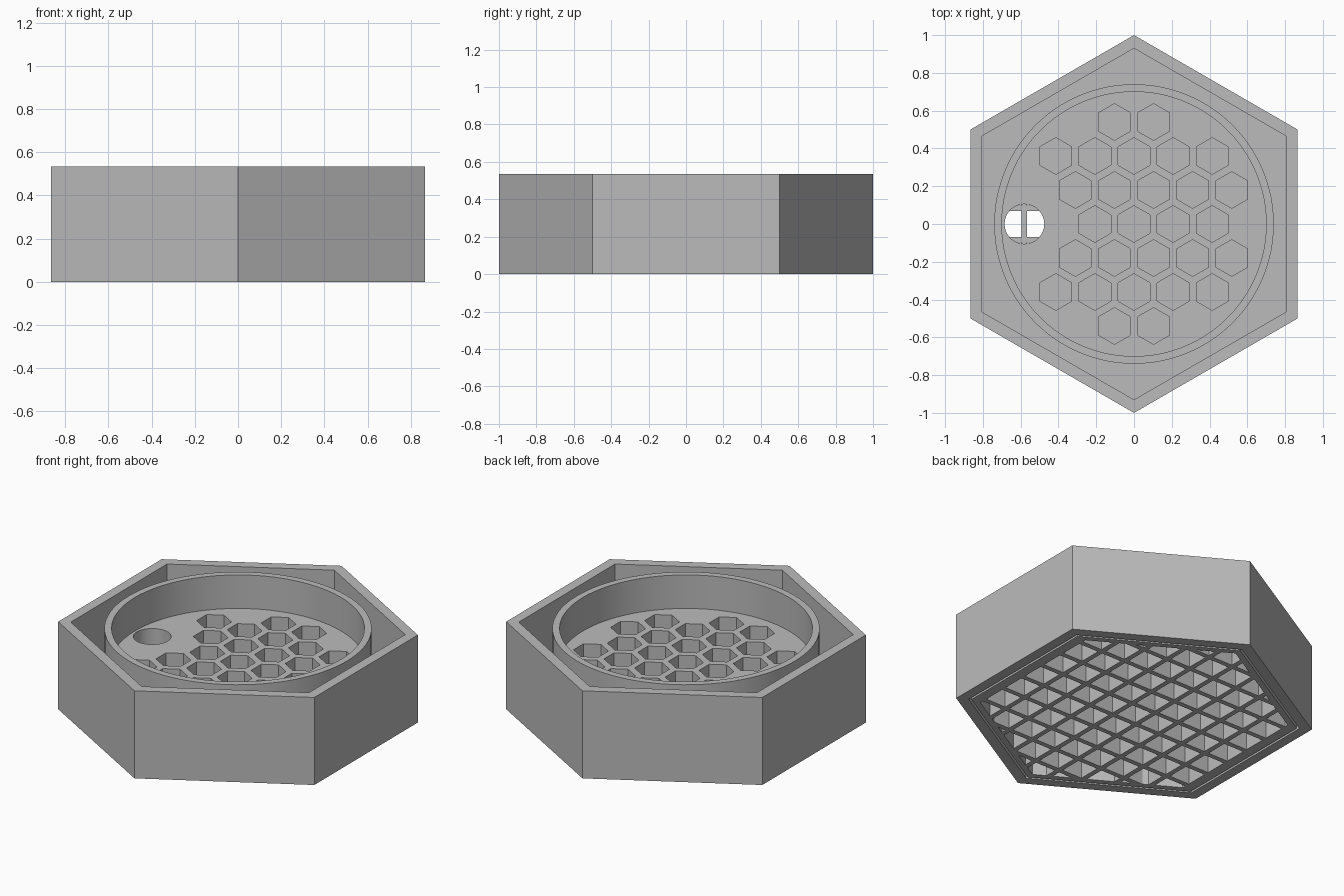
import bpy, bmesh, math

cube = bpy.data.objects.get("Cube")
if cube:
    bpy.data.objects.remove(cube, do_unlink=True)

HEIGHT, FLOOR, BASE_TOP, BASE_LOW = 0.535, 0.33, 0.17, 0.13
WALL_IN, CUP_R, CUP_IN = 0.93, 0.74, 0.70
HOLE = (-0.58, 0.0, 0.105)
PITCH, ROW, CELL_R = 0.207, 0.18, 0.097
GRID, BAR = 0.166, 0.03

grey = bpy.data.materials.new("plain grey")
grey.use_nodes = True
colour = (0.5, 0.5, 0.5, 1)
grey.diffuse_color = colour
grey.node_tree.nodes["Principled BSDF"].inputs["Base Color"].default_value = colour


def finish(bm, name, smooth=False):
    bmesh.ops.recalc_face_normals(bm, faces=bm.faces)
    mesh = bpy.data.meshes.new(name)
    bm.to_mesh(mesh)
    bm.free()
    mesh.materials.append(grey)
    obj = bpy.data.objects.new(name, mesh)
    bpy.context.collection.objects.link(obj)
    if smooth:
        shade(obj)
    return obj


def activate(obj):
    bpy.ops.object.select_all(action='DESELECT')
    obj.select_set(True)
    bpy.context.view_layer.objects.active = obj


def shade(obj):
    activate(obj)
    bpy.ops.object.shade_smooth_by_angle(angle=math.radians(30))


def loop(bm, r, z, n, x=0, y=0):
    # Hexagons have a corner on the y axis
    turn = [math.pi / 2 + math.tau * i / n for i in range(n)]
    return [bm.verts.new((x + r * math.cos(a), y + r * math.sin(a), z)) for a in turn]


def bridge(bm, a, b):
    for i in range(len(a)):
        j = (i + 1) % len(a)
        bm.faces.new((a[i], a[j], b[j], b[i]))


def add_prism(bm, r, z0, z1, n, x=0, y=0):
    low, high = loop(bm, r, z0, n, x, y), loop(bm, r, z1, n, x, y)
    bridge(bm, low, high)
    bm.faces.new(low)
    bm.faces.new(high)


def tube(name, r_out, r_in, z0, z1, n, smooth=False):
    bm = bmesh.new()
    loops = [loop(bm, r, z, n) for r, z in
             ((r_out, z0), (r_out, z1), (r_in, z1), (r_in, z0))]
    for i in range(4):
        bridge(bm, loops[i], loops[(i + 1) % 4])
    return finish(bm, name, smooth)


def prism(name, r, z0, z1, n):
    bm = bmesh.new()
    add_prism(bm, r, z0, z1, n)
    return finish(bm, name)


def cut(obj, cutter):
    cutter.hide_render = True
    mod = obj.modifiers.new("cut", 'BOOLEAN')
    mod.operation, mod.solver, mod.object = 'DIFFERENCE', 'EXACT', cutter
    activate(obj)
    bpy.ops.object.modifier_apply(modifier=mod.name)
    bpy.data.objects.remove(cutter, do_unlink=True)
    shade(obj)


# Hexagonal outer wall and round cup rim
tube("outer_wall", 1.0, WALL_IN, 0, HEIGHT, 6)
tube("cup_rim", CUP_R, CUP_IN, FLOOR, HEIGHT, 96, True)

# Base plate with the round hole
plate = prism("base_plate", WALL_IN, BASE_LOW, BASE_TOP, 6)
bm = bmesh.new()
add_prism(bm, HOLE[2], 0, HEIGHT, 48, HOLE[0], HOLE[1])
cut(plate, finish(bm, "hole_cutter"))

# Cup floor with honeycomb pockets and the round hole
cup = prism("cup_floor", CUP_R, BASE_TOP, FLOOR, 96)
bm = bmesh.new()
add_prism(bm, HOLE[2], 0, HEIGHT, 48, HOLE[0], HOLE[1])
rows = {0: (-1, 2), 1: (-1.5, 2.5), 2: (-2, 2), 3: (-0.5, 0.5)}
for row in range(-3, 4):
    first, last = rows[abs(row)]
    for i in range(int(last - first) + 1):
        add_prism(bm, CELL_R, BASE_LOW, HEIGHT, 6, (first + i) * PITCH, row * ROW)
cut(cup, finish(bm, "pocket_cutter"))

# Underside frame and square lattice
tube("lattice_frame", 0.915, 0.875, 0, BASE_LOW, 6)
R = 0.893
bm = bmesh.new()


def add_bar(x, y, sx, sy):
    made = bmesh.ops.create_cube(bm, size=1)["verts"]
    bmesh.ops.scale(bm, vec=(sx, sy, BASE_LOW), verts=made)
    bmesh.ops.translate(bm, vec=(x, y, BASE_LOW / 2), verts=made)


for i in range(-6, 6):
    p = (i + 0.5) * GRID
    if abs(p) < R * 0.85:
        add_bar(p, 0, BAR, 2 * (R - abs(p) / math.sqrt(3)))
    if abs(p) < R * 0.95:
        add_bar(0, p, 2 * min(R * math.sqrt(3) / 2, (R - abs(p)) * math.sqrt(3)), BAR)
finish(bm, "lattice_bars")
